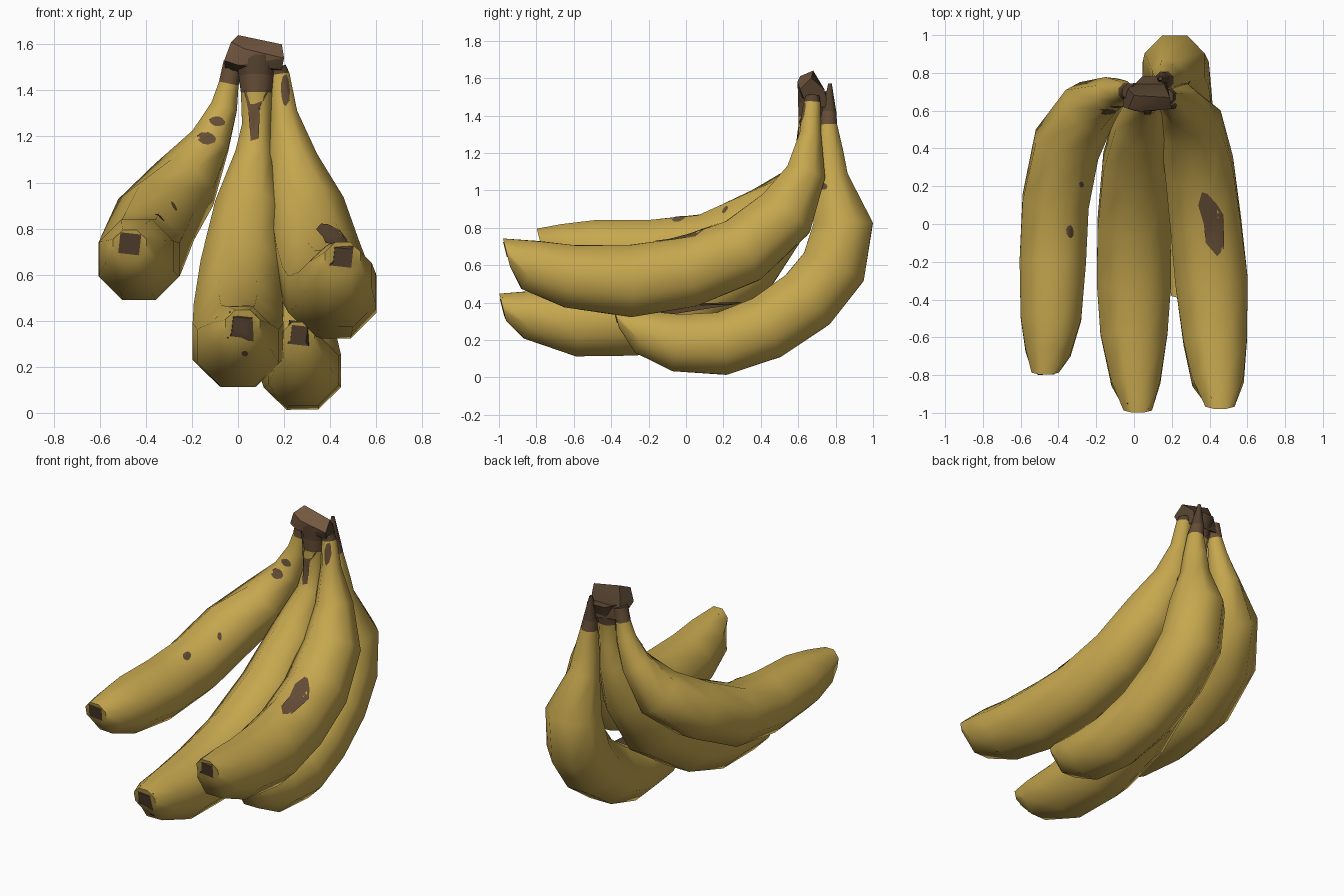
import bpy, bmesh, math
from mathutils import Vector
from mathutils.bvhtree import BVHTree

cube = bpy.data.objects.get("Cube")
if cube:
    bpy.data.objects.remove(cube)


def material(name, rgb):
    m = bpy.data.materials.new(name)
    m.use_nodes = True
    m.diffuse_color = (*rgb, 1)
    m.node_tree.nodes["Principled BSDF"].inputs["Base Color"].default_value = (*rgb, 1)
    return m


peel = material("yellow peel", (0.57, 0.39, 0.078))
spot_brown = material("bruise brown", (0.13, 0.075, 0.037))
dark_brown = material("dark stem brown", (0.09, 0.054, 0.029))
crown_brown = material("crown brown", (0.17, 0.095, 0.05))
MATS = [peel, spot_brown, dark_brown, crown_brown]


def finish(name, bm, angle=55):
    bmesh.ops.recalc_face_normals(bm, faces=bm.faces)
    mesh = bpy.data.meshes.new(name)
    bm.to_mesh(mesh)
    bm.free()
    for m in MATS:
        mesh.materials.append(m)
    ob = bpy.data.objects.new(name, mesh)
    bpy.context.collection.objects.link(ob)
    bpy.ops.object.select_all(action='DESELECT')
    ob.select_set(True)
    bpy.context.view_layer.objects.active = ob
    bpy.ops.object.shade_smooth_by_angle(angle=math.radians(angle))
    return ob


def banana(name, path, bruise_z, dark_z, sides=8):
    """Eight-sided tube along (x, y, z, radius) stations, stem first, tip last."""
    bm = bmesh.new()
    pts = [Vector(p[:3]) for p in path]
    rings = []
    for i, p in enumerate(pts):
        if i == len(pts) - 1:
            t = Vector((0, -1, -0.25)).normalized()  # blunt tip faces slightly down
        else:
            t = (pts[i + 1] - pts[max(i - 1, 0)]).normalized()
        u = Vector((1, 0, 0))
        u = (u - u.dot(t) * t).normalized()
        v = t.cross(u)
        ring = []
        for k in range(sides):
            a = math.tau * (k + 0.5) / sides
            ring.append(bm.verts.new(p + path[i][3] * 1.04 * (u * math.cos(a) + v * math.sin(a))))
        rings.append(ring)
    for a, b in zip(rings, rings[1:]):
        for k in range(sides):
            n = (k + 1) % sides
            f = bm.faces.new((a[k], a[n], b[n], b[k]))
            z = f.calc_center_median().z
            f.material_index = 2 if z > dark_z else 1 if z > bruise_z else 0
    bm.faces.new(rings[0]).material_index = 2
    bm.faces.new(rings[-1])
    return finish(name, bm)


middle = banana("middle_banana", [
    (0.08, 0.69, 1.54, 0.095), (0.08, 0.675, 1.46, 0.08), (0.08, 0.67, 1.39, 0.07),
    (0.08, 0.665, 1.25, 0.065), (0.07, 0.65, 1.12, 0.085), (0.045, 0.54, 0.88, 0.15),
    (0.02, 0.32, 0.6, 0.19), (0, 0, 0.4, 0.2), (0, -0.3, 0.31, 0.205),
    (0, -0.58, 0.29, 0.185), (0.01, -0.84, 0.335, 0.135), (0.02, -0.98, 0.375, 0.078)], 1.39, 1.46)
left = banana("left_banana", [
    (0.17, 0.675, 1.5, 0.04), (0.18, 0.675, 1.47, 0.045), (0.2, 0.665, 1.3, 0.06),
    (0.24, 0.64, 1.09, 0.11), (0.3, 0.53, 0.87, 0.168), (0.345, 0.3, 0.675, 0.188),
    (0.38, 0, 0.56, 0.195), (0.41, -0.3, 0.515, 0.2), (0.43, -0.62, 0.54, 0.175),
    (0.445, -0.83, 0.6, 0.142), (0.455, -0.96, 0.668, 0.08)], 1.47, 1.48)
right = banana("right_banana", [
    (-0.02, 0.7, 1.52, 0.045), (-0.04, 0.7, 1.43, 0.045), (-0.06, 0.7, 1.33, 0.06),
    (-0.12, 0.69, 1.18, 0.09), (-0.235, 0.62, 0.99, 0.15), (-0.355, 0.42, 0.84, 0.18),
    (-0.415, 0.12, 0.7, 0.183), (-0.43, -0.2, 0.665, 0.183), (-0.44, -0.5, 0.68, 0.167),
    (-0.455, -0.68, 0.7, 0.125), (-0.47, -0.78, 0.725, 0.075)], 1.42, 1.55)
rear = banana("rear_banana", [
    (0.14, 0.77, 1.57, 0.01), (0.15, 0.765, 1.42, 0.04), (0.16, 0.76, 1.35, 0.05),
    (0.17, 0.77, 1.2, 0.075), (0.18, 0.78, 1.07, 0.09), (0.215, 0.84, 0.82, 0.165),
    (0.22, 0.79, 0.59, 0.183), (0.235, 0.65, 0.415, 0.183), (0.255, 0.43, 0.265, 0.18),
    (0.28, 0.19, 0.18, 0.175), (0.285, -0.05, 0.185, 0.16), (0.28, -0.22, 0.24, 0.125),
    (0.265, -0.375, 0.33, 0.07)], 1.38, 1.4)

# Crown: faceted lump that joins the stems
bm = bmesh.new()
for co in [(-0.06, 0.62, 1.53), (-0.03, 0.61, 1.61), (0.0, 0.68, 1.64), (0.19, 0.67, 1.6),
           (0.2, 0.61, 1.54), (0.19, 0.63, 1.49), (0.03, 0.595, 1.58), (0.0, 0.6, 1.51),
           (-0.05, 0.74, 1.45), (0.17, 0.765, 1.43), (0.02, 0.74, 1.54), (0.16, 0.74, 1.54)]:
    bm.verts.new(co)
bmesh.ops.convex_hull(bm, input=bm.verts)
bm.normal_update()
for f in bm.faces:
    front = f.normal.y < -0.25 and f.normal.x > -0.35 and f.normal.z > -0.25
    f.material_index = 3 if front else 2
finish("crown", bm, 30)


def bruise(name, target, center, direction, outline, colour=1):
    """Thin plate draped on the target; outline offsets lie in the plane facing it."""
    tree = BVHTree.FromObject(target, bpy.context.evaluated_depsgraph_get())
    d = Vector(direction).normalized()
    up = Vector((0, 1, 0)) if abs(d.z) > 0.7 else Vector((0, 0, 1))
    side = d.cross(up).normalized()
    up = side.cross(d)
    bm = bmesh.new()

    def drape(a, b):
        origin = Vector(center) + side * a + up * b - d * 2
        hit, normal, _, _ = tree.ray_cast(origin, d)
        return bm.verts.new(hit + normal * 0.004) if hit else None

    mid = drape(0, 0)
    previous = None
    for s in (0.35, 0.7, 1.0):
        ring = [drape(a * s, b * s) for a, b in outline]
        for k in range(len(ring)):
            n = (k + 1) % len(ring)
            quad = [ring[k], ring[n]] + ([previous[n], previous[k]] if previous else [mid])
            if all(quad):
                bm.faces.new(quad).material_index = colour
        previous = ring
    return finish(name, bm)


def blob(w, h, n=9):
    return [(w * math.cos(math.tau * k / n) * (1 + 0.15 * math.sin(5 * k)),
             h * math.sin(math.tau * k / n)) for k in range(n)]


DOWN, BACK = (0, 0, -1), (0, 1, 0)
bruise("left_long_bruise", left, (0.41, 0, 0), DOWN,
       [(0.03, -0.17), (0.065, -0.13), (0.06, 0.05), (0.03, 0.1), (-0.02, 0.16),
        (-0.05, 0.17), (-0.07, 0.1), (-0.04, 0.0), (-0.03, -0.1)])
bruise("left_stem_streak", left, (0.205, 0, 1.4), BACK, blob(0.018, 0.07))
bruise("middle_stem_streak", middle, (0.07, 0, 1.29), BACK,
       [(-0.04, 0.11), (0.06, 0.11), (0.025, 0.04), (0.02, -0.1), (-0.015, -0.11), (-0.022, 0.02)])
bruise("middle_small_spot", middle, (0.03, 0, 0.26), BACK, blob(0.014, 0.012))
bruise("right_upper_spot", right, (-0.09, 0, 1.265), BACK, blob(0.032, 0.022))
bruise("right_lower_spot", right, (-0.135, 0, 1.19), BACK, blob(0.04, 0.028))
bruise("right_top_spot", right, (-0.34, -0.04, 0), DOWN, blob(0.018, 0.035))
bruise("right_top_speck", right, (-0.28, 0.21, 0), DOWN, blob(0.012, 0.016))
bruise("rear_side_spot", rear, (0, 0.74, 1.02), (-1, 0, 0), blob(0.016, 0.018))

# Dark, roughly square blossom ends on the four tips
for name, target, x, z, half in (("middle", middle, 0.015, 0.375, 0.062), ("left", left, 0.45, 0.683, 0.052),
                                 ("right", right, -0.47, 0.735, 0.05), ("rear", rear, 0.265, 0.345, 0.054)):
    bruise(name + "_blossom_end", target, (x, 0, z), BACK,
           [(-half, -half * 0.8), (half * 0.8, -half), (half, half * 0.8), (-half * 0.8, half)], 2)
